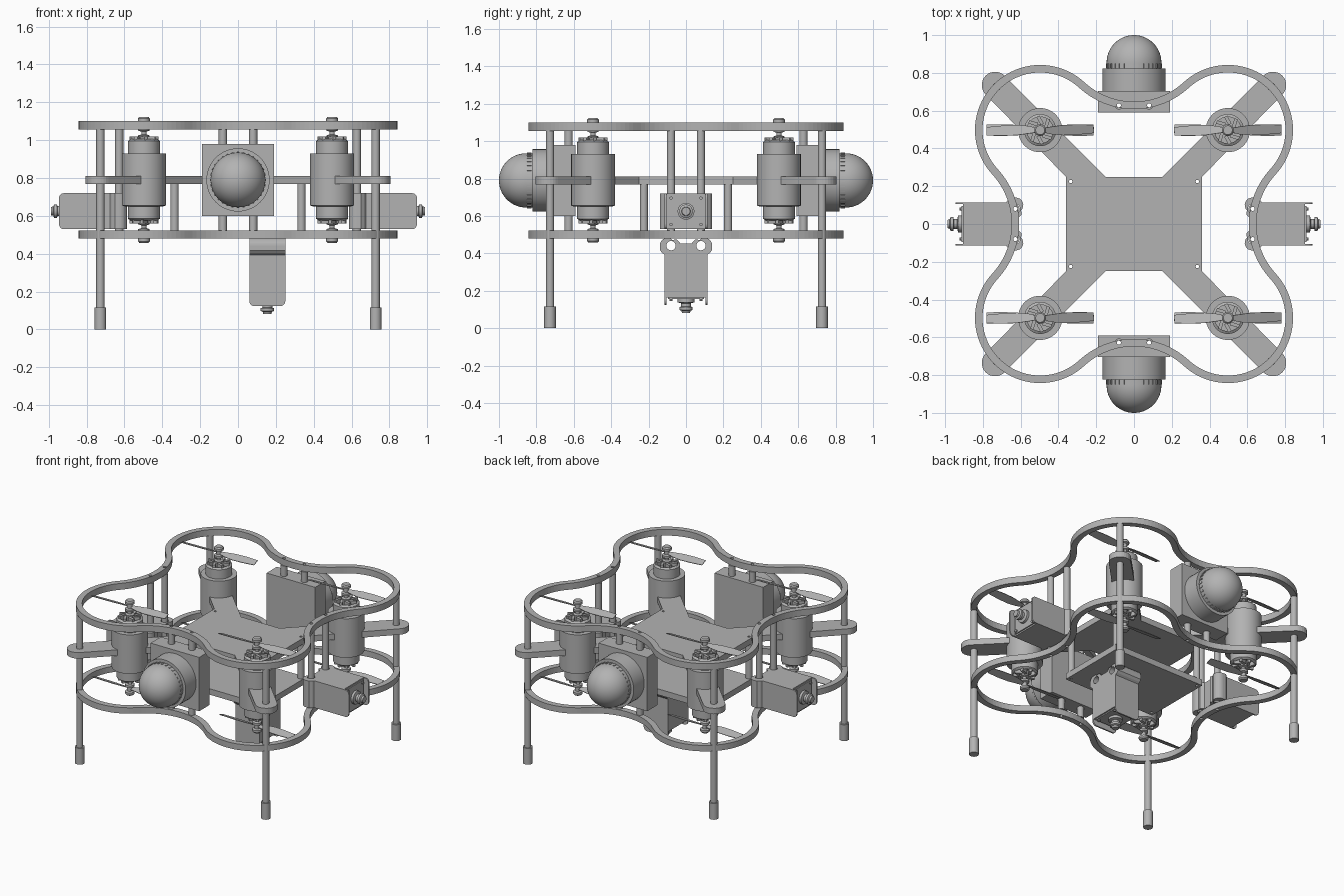
import bpy, bmesh, math
from math import pi, cos, sin, atan2, hypot
from mathutils import Matrix, Vector

if "Cube" in bpy.data.objects:
    bpy.data.objects.remove(bpy.data.objects["Cube"])

GREY = (0.45, 0.45, 0.45, 1)
mat = bpy.data.materials.new("plain_grey")
mat.use_nodes = True
mat.diffuse_color = GREY
mat.node_tree.nodes["Principled BSDF"].inputs["Base Color"].default_value = GREY
mat.node_tree.nodes["Principled BSDF"].inputs["Roughness"].default_value = 0.6

MID = 0.79      # height of the arm plate centre
LOBE = 0.497    # motor and guard lobe centre
WAIST = 0.628   # guard waist distance from the centre
POST = 0.08     # half spacing of the waist posts


def move(x=0, y=0, z=0):
    return Matrix.Translation((x, y, z))


def turn(angle, axis="Z"):
    return Matrix.Rotation(angle, 4, axis)


def finish(name, bm, matrix=None, smooth=False):
    bmesh.ops.recalc_face_normals(bm, faces=bm.faces)
    me = bpy.data.meshes.new(name)
    for f in bm.faces:
        f.smooth = smooth
    bm.to_mesh(me)
    bm.free()
    if smooth:
        me.set_sharp_from_angle(angle=math.radians(32))
    me.materials.append(mat)
    ob = bpy.data.objects.new(name, me)
    bpy.context.collection.objects.link(ob)
    if matrix:
        ob.matrix_world = matrix
    return ob


def lathe(name, profile, matrix=None, n=32, closed=False):
    """Revolve (radius, height) points around z."""
    bm = bmesh.new()
    vs = [bm.verts.new((r, 0, z)) for r, z in profile]
    pairs = list(zip(vs, vs[1:])) + ([(vs[-1], vs[0])] if closed else [])
    edges = [bm.edges.new(p) for p in pairs]
    bmesh.ops.spin(bm, geom=vs + edges, cent=(0, 0, 0), axis=(0, 0, 1), angle=2 * pi, steps=n)
    bmesh.ops.remove_doubles(bm, verts=bm.verts, dist=1e-5)
    return finish(name, bm, matrix, True)


def rod(name, r, z0, z1, matrix=None, n=20):
    return lathe(name, [(0, z0), (r, z0), (r, z1), (0, z1)], matrix, n)


def tube(name, r, bore, z0, z1, matrix=None):
    return lathe(name, [(bore, z0), (r, z0), (r, z1), (bore, z1)], matrix, 20, True)


def plate(name, pts, z0, z1, matrix=None):
    """Extrude a flat outline between two heights."""
    bm = bmesh.new()
    f = bm.faces.new([bm.verts.new((x, y, z0)) for x, y in pts])
    ext = bmesh.ops.extrude_face_region(bm, geom=[f])["geom"]
    bmesh.ops.translate(bm, vec=(0, 0, z1 - z0), verts=[v for v in ext if isinstance(v, bmesh.types.BMVert)])
    return finish(name, bm, matrix)


def box(name, x0, x1, y0, y1, z0, z1, matrix=None):
    return plate(name, [(x0, y0), (x1, y0), (x1, y1), (x0, y1)], z0, z1, matrix)


def arc(cx, cy, r, a0, a1, n):
    return [(cx + r * cos(a0 + (a1 - a0) * i / n), cy + r * sin(a0 + (a1 - a0) * i / n)) for i in range(n + 1)]


def bore(ob, cutter):
    mod = ob.modifiers.new("bores", "BOOLEAN")
    mod.operation = "DIFFERENCE"
    mod.object = cutter
    mod.solver = "EXACT"


# Hidden cutter for all the bolt holes
bolts = [(sx * 0.335, sy * 0.225) for sx in (-1, 1) for sy in (-1, 1)]
waist_posts = [turn(k * pi / 2) @ Vector((WAIST, s * POST, 0)) for k in range(4) for s in (-1, 1)]
bm = bmesh.new()
for x, y, r in [(x, y, 0.009) for x, y in bolts] + [(p.x, p.y, 0.011) for p in waist_posts]:
    bmesh.ops.create_cone(bm, cap_ends=True, segments=12, radius1=r, radius2=r, depth=2, matrix=move(x, y, MID))
cutter = finish("bolt_hole_cutter", bm)
cutter.hide_render = True
cutter.hide_viewport = False
cutter.display_type = "WIRE"


# Four-lobed propeller guards
def guard_outline(offset):
    lobe_r = 0.325
    d = WAIST - LOBE
    fillet = (d * d + LOBE * LOBE - lobe_r ** 2) / (2 * (lobe_r - d))
    c = WAIST + fillet
    a = atan2(LOBE, c - LOBE)
    pts = []
    for k in range(4):
        part = arc(LOBE, LOBE, lobe_r + offset, -a, pi / 2 + a, 40)
        part += arc(0, c, fillet - offset, a - pi / 2, -a - pi / 2, 20)[1:-1]
        pts += [turn(k * pi / 2) @ Vector((x, y, 0)) for x, y in part]
    return pts


def guard(name, z0, z1):
    bm = bmesh.new()
    loops = [[bm.verts.new((p.x, p.y, z)) for p in guard_outline(o)]
             for o, z in ((-0.02, z0), (0.02, z0), (0.02, z1), (-0.02, z1))]
    n = len(loops[0])
    for j in range(4):
        a, b = loops[j], loops[(j + 1) % 4]
        for i in range(n):
            bm.faces.new((a[i], a[(i + 1) % n], b[(i + 1) % n], b[i]))
    bore(finish(name, bm), cutter)


guard("upper_guard", 1.055, 1.1)
guard("lower_guard", 0.48, 0.522)

# Arm plate: central rectangle with four round-ended diagonal arms
quarter = [(0.36, 0.25)] + arc(0.735, 0.735, 0.071, -pi / 4, 3 * pi / 4, 14) + [(0.15, 0.25)]
outline = quarter + [(-x, y) for x, y in quarter[::-1]]
outline += [(-x, -y) for x, y in outline]
bore(plate("arm_plate", outline, MID - 0.021, MID + 0.021), cutter)
bore(box("lower_plate", -0.36, 0.36, -0.25, 0.25, 0.48, 0.522), cutter)

# Posts
for x, y in bolts:
    tube("plate_post", 0.022, 0.009, 0.522, MID - 0.021, move(x, y))
for p in waist_posts:
    tube("waist_post", 0.022, 0.011, 0.522, 1.055, move(p.x, p.y))

# Blade outline seen from above, running along +x
BLADE = [(0.015, -0.012), (0.06, -0.024), (0.12, -0.031), (0.2, -0.029), (0.284, -0.022),
         (0.284, 0.024), (0.2, 0.028), (0.12, 0.026), (0.06, 0.018), (0.015, 0.012)]

for sx in (-1, 1):
    for sy in (-1, 1):
        # Legs with rubber feet
        leg = move(sx * 0.727, sy * 0.727)
        rod("leg", 0.022, 0.05, 1.056, leg)
        rod("foot", 0.031, 0, 0.115, leg)
        # Motor body with its clamp collar
        base = move(sx * LOBE, sy * LOBE, MID)
        lathe("motor", [(0, -0.2), (0.07, -0.2), (0.07, -0.215), (0.085, -0.205), (0.085, -0.14), (0.1, -0.14),
                        (0.117, -0.135), (0.117, 0.14), (0.1, 0.14), (0.085, 0.14), (0.085, 0.205),
                        (0.07, 0.215), (0.07, 0.2), (0, 0.2)], base, 40)
        # Motor ends and propellers, above and below
        for flip in (0, pi):
            end = base @ turn(flip, "X")
            lathe("shaft_hub", [(0, 0.2), (0.03, 0.2), (0.03, 0.235), (0.014, 0.24), (0.014, 0.255), (0.03, 0.26),
                                (0.03, 0.275), (0.017, 0.28), (0.017, 0.305), (0.031, 0.31), (0.031, 0.325),
                                (0.024, 0.333), (0, 0.333)], end, 20)
            for i in range(8):
                spoke = end @ turn(i * pi / 4) @ move(0.052) @ turn(0.5)
                box("motor_vane", -0.024, 0.024, -0.009, 0.009, 0.19, 0.23, spoke)
            for half in (0, pi):
                plate("propeller_blade", BLADE, -0.002, 0.002,
                      end @ move(z=0.288) @ turn(half + 0.02) @ turn(0.35, "X"))

# Dome sensors, front and back
for side in (0, pi):
    spot = turn(side)
    bore(box("dome_mount", -0.19, 0.19, -0.705, -0.59, MID - 0.19, MID + 0.19, spot), cutter)
    axis = spot @ move(0, 0, MID) @ turn(pi / 2, "X")
    dome = [(0.145 * cos(t), 0.855 + 0.145 * sin(t)) for t in [i * pi / 28 for i in range(14)]]
    lathe("dome_sensor", [(0, 0.7), (0.167, 0.7), (0.167, 0.822), (0.145, 0.822)] + dome + [(0, 1.0)], axis, 48)
    for i in range(32):
        box("dome_rib", 0.14, 0.149, -0.005, 0.005, 0.826, 0.85, axis @ turn(i * pi / 16))


# Clip-on cameras: local +x is forward, x = 0 is the back of the clip
def camera(matrix):
    half = [(0.03, 0.0), (0.03, 0.03), (0.008, 0.05)] + arc(0.04, POST + 0.02, 0.04, 1.25 * pi, pi / 2, 8)
    half += [(0.065, 0.14), (0.08, 0.128), (0.09, 0.115), (0.32, 0.115), (0.32, 0)]
    outline = half[:-1] + [(x, -y) for x, y in half[:0:-1] if y]
    clip = plate("camera_clip", outline, -0.095, 0.095, matrix)
    bm = bmesh.new()
    for s in (-1, 1):
        bmesh.ops.create_cone(bm, cap_ends=True, segments=20, radius1=0.025, radius2=0.025, depth=1,
                              matrix=move(0.042, s * POST, 0))
    holes = finish("clip_hole_cutter", bm, matrix)
    holes.hide_render = True
    holes.display_type = "WIRE"
    bore(clip, holes)
    # Side cheeks with rounded front corners
    cheek = [(0.3, -0.095)] + arc(0.333, -0.068, 0.027, -pi / 2, 0, 5)
    cheek += arc(0.333, 0.068, 0.027, 0, pi / 2, 5) + [(0.3, 0.095)]
    for y in (-0.105, 0.115):
        plate("camera_cheek", cheek, 0, 0.01, matrix @ move(0, y) @ turn(pi / 2, "X"))
    box("camera_board", 0.32, 0.328, -0.095, 0.095, -0.085, 0.085, matrix)
    for y in (-0.08, 0.08):
        for z in (-0.07, 0.07):
            rod("board_screw", 0.009, 0.325, 0.337, matrix @ move(0, y, z) @ turn(pi / 2, "Y"), 10)
    lathe("camera_lens", [(0, 0.325), (0.045, 0.325), (0.045, 0.345), (0.026, 0.35), (0.026, 0.368), (0.036, 0.37),
                          (0.036, 0.385), (0.024, 0.39), (0.022, 0.402), (0, 0.402)], matrix @ turn(pi / 2, "Y"), 24)


clip_back = WAIST - 0.042
for side in (0, pi):
    camera(turn(side) @ move(clip_back, 0, 0.625))
camera(move(0.155, 0, 0.483) @ turn(pi / 2, "Y"))
